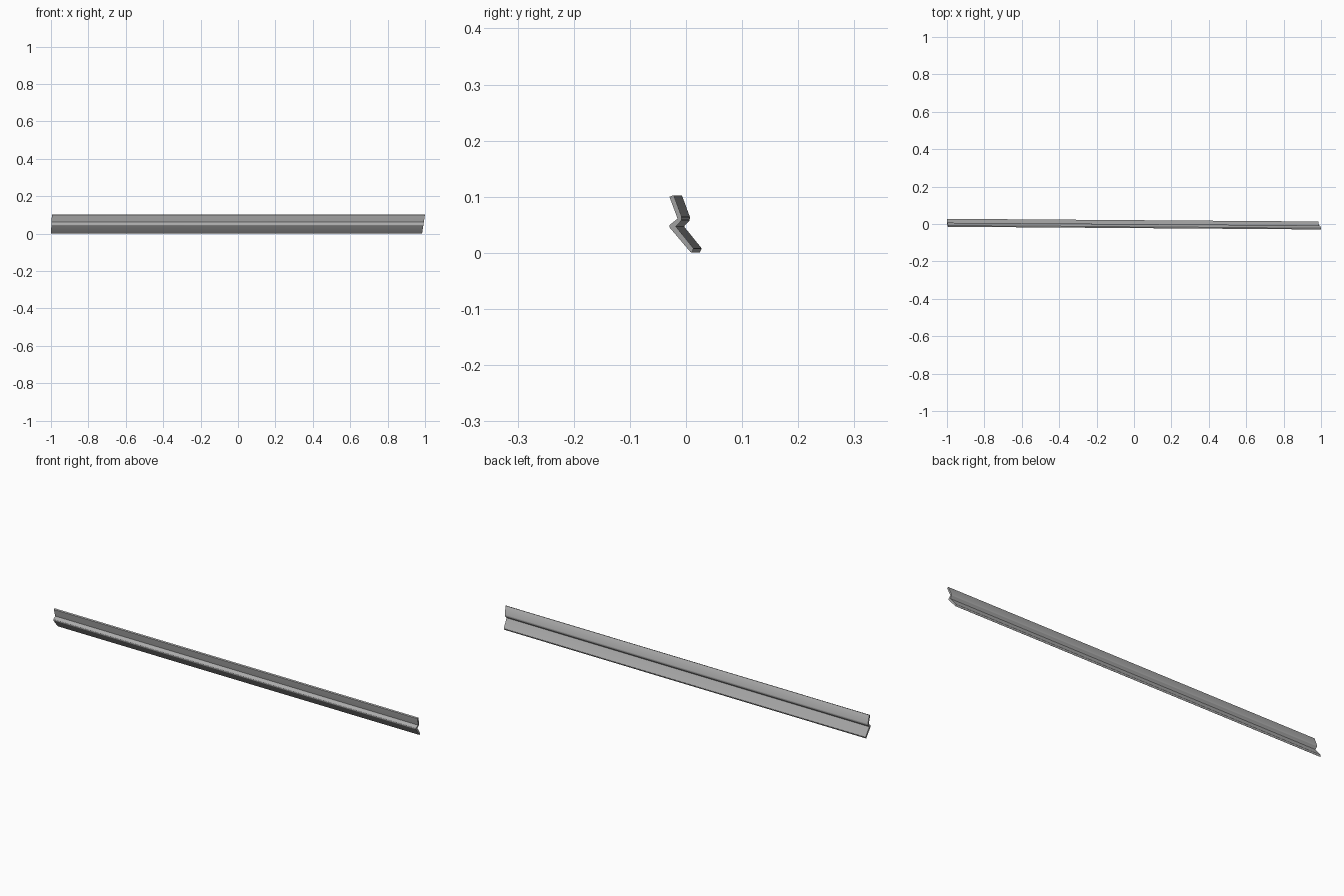
import bpy, bmesh, math

if "Cube" in bpy.data.objects:
    bpy.data.objects.remove(bpy.data.objects["Cube"])

# Folded strip cross-section (y, z) at the right-hand end
profile = [(-0.0295, 0.100), (-0.015, 0.061), (-0.029, 0.050), (-0.029, 0.045),
           (0.0075, 0.002), (0.010, 0.0), (0.0135, 0.008), (-0.018, 0.047),
           (-0.008, 0.058), (-0.0075, 0.064), (-0.022, 0.103)]
DRIFT = 0.0145   # the strip runs slightly askew in y
HEIGHT = 0.103

bm = bmesh.new()
# Slightly slanted end cuts
right = [bm.verts.new((1 - 0.016 * (1 - z / HEIGHT), y, z)) for y, z in profile]
left = [bm.verts.new((-1 + 0.005 * z / HEIGHT, y + DRIFT, z)) for y, z in profile]
n = len(profile)
long_edges = []
for i in range(n):
    j = (i + 1) % n
    bm.faces.new((right[i], right[j], left[j], left[i]))
bm.faces.new(right)
bm.faces.new(left[::-1])
bmesh.ops.recalc_face_normals(bm, faces=bm.faces)

# Softly rounded folds and rims along the length
long_edges = [bm.edges.get((a, b)) for a, b in zip(right, left)]
bmesh.ops.bevel(bm, geom=long_edges, offset=0.0008, segments=2, profile=0.5,
                affect='EDGES', clamp_overlap=True)

mesh = bpy.data.meshes.new("folded_strip")
bm.to_mesh(mesh)
bm.free()
strip = bpy.data.objects.new("folded_strip", mesh)
bpy.context.collection.objects.link(strip)

# Dark grey finish
grey = bpy.data.materials.new("dark_grey")
grey.diffuse_color = (0.42, 0.42, 0.42, 1)
grey.use_nodes = True
grey.node_tree.nodes["Principled BSDF"].inputs["Base Color"].default_value = grey.diffuse_color
mesh.materials.append(grey)

bpy.context.view_layer.objects.active = strip
strip.select_set(True)
bpy.ops.object.shade_smooth_by_angle(angle=math.radians(30))
